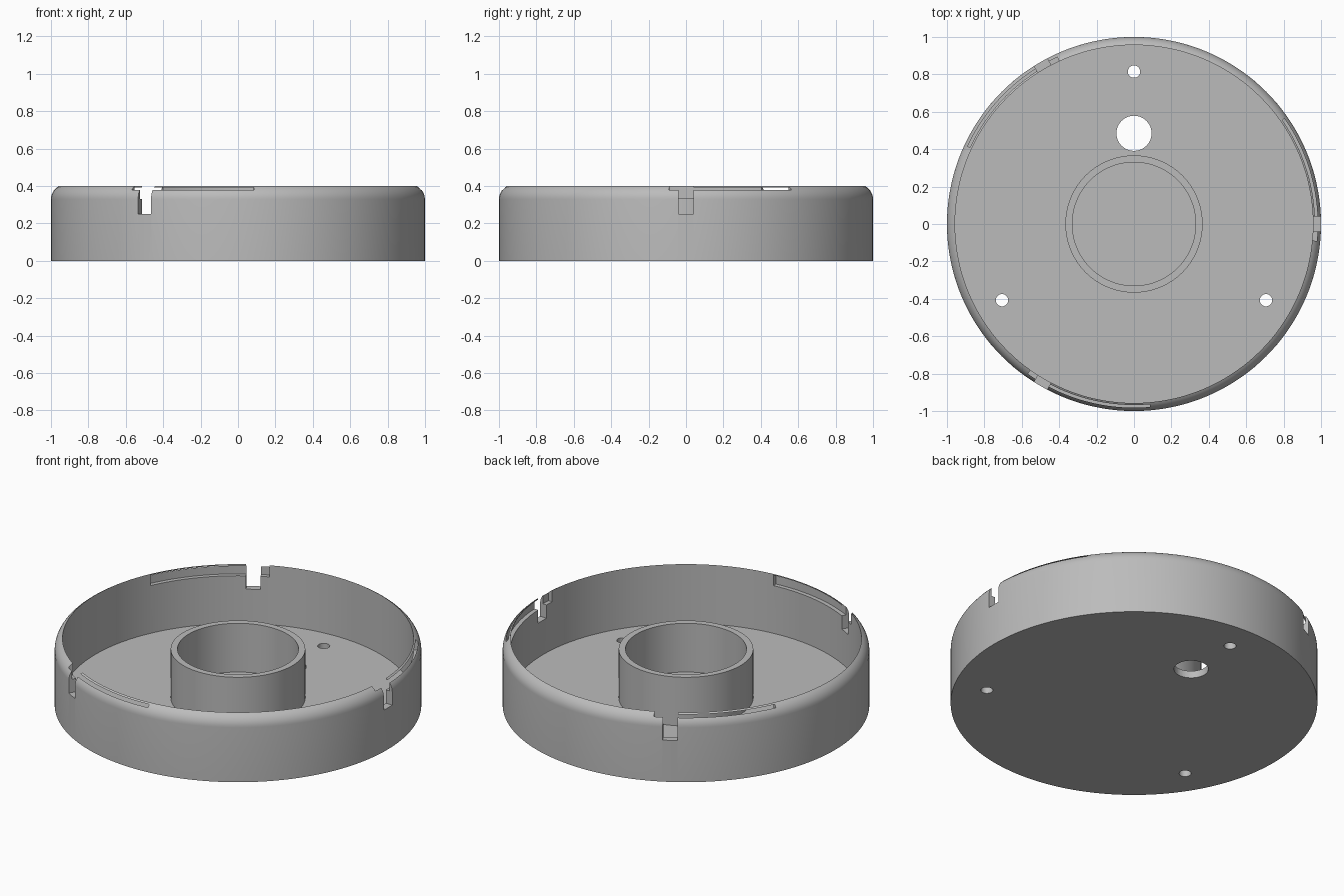
import bpy, bmesh, math
from math import sin, cos, radians
from mathutils import Matrix

cube = bpy.data.objects.get("Cube")
if cube:
    bpy.data.objects.remove(cube, do_unlink=True)

grey = bpy.data.materials.new("grey plastic")
grey.use_nodes = True
COLOUR = (0.5, 0.5, 0.5, 1)
grey.diffuse_color = COLOUR
grey.node_tree.nodes["Principled BSDF"].inputs["Base Color"].default_value = COLOUR


def add_object(name, bm):
    bmesh.ops.recalc_face_normals(bm, faces=bm.faces)
    mesh = bpy.data.meshes.new(name)
    bm.to_mesh(mesh)
    bm.free()
    obj = bpy.data.objects.new(name, mesh)
    bpy.context.collection.objects.link(obj)
    mesh.materials.append(grey)
    return obj


def revolve(name, profile, closed=False, steps=144):
    """Turn an (r, z) profile round the z axis."""
    bm = bmesh.new()
    verts = [bm.verts.new((r, 0, z)) for r, z in profile]
    pairs = list(zip(verts, verts[1:]))
    if closed:
        pairs.append((verts[-1], verts[0]))
    edges = [bm.edges.new(p) for p in pairs]
    bmesh.ops.spin(bm, geom=verts + edges, cent=(0, 0, 0), axis=(0, 0, 1),
                   angle=math.tau, steps=steps, use_duplicate=False)
    bmesh.ops.remove_doubles(bm, verts=bm.verts, dist=1e-4)
    return add_object(name, bm)


def extrude_outline(name, outline, z0, z1):
    """Make a prism from an (x, y) outline."""
    bm = bmesh.new()
    face = bm.faces.new([bm.verts.new((x, y, z0)) for x, y in outline])
    new = bmesh.ops.extrude_face_region(bm, geom=[face])["geom"]
    bmesh.ops.translate(bm, vec=(0, 0, z1 - z0),
                        verts=[v for v in new if isinstance(v, bmesh.types.BMVert)])
    return add_object(name, bm)


def sector(a0, a1, r0, r1, steps=18):
    angles = [radians(a0 + (a1 - a0) * i / steps) for i in range(steps + 1)]
    return ([(r1 * cos(a), r1 * sin(a)) for a in angles]
            + [(r0 * cos(a), r0 * sin(a)) for a in reversed(angles)])


def circle(x, y, r, n=40):
    return [(x + r * cos(math.tau * i / n), y + r * sin(math.tau * i / n)) for i in range(n)]


def cut(target, cutter, angle=0):
    cutter.data.transform(Matrix.Rotation(radians(angle), 4, "Z"))
    cutter.hide_render = True
    mod = target.modifiers.new("cut", "BOOLEAN")
    mod.operation = "DIFFERENCE"
    mod.solver = "EXACT"
    mod.object = cutter
    bpy.context.view_layer.objects.active = target
    bpy.ops.object.modifier_apply(modifier=mod.name)
    bpy.data.objects.remove(cutter, do_unlink=True)


# Round dish: flat floor, thin wall, rounded outer shoulder
INNER, FLOOR, TOP = 0.957, 0.043, 0.4
ROUND = 0.08
shoulder = [(1 - ROUND + ROUND * cos(radians(a)), 0.329 + ROUND * sin(radians(a)))
            for a in range(0, 60, 9)]
dish = revolve("dish", [(0, 0), (1, 0)] + shoulder
               + [(INNER, TOP), (INNER, FLOOR), (0, FLOOR)])

# Central collar
collar = revolve("collar", [(0.33, 0.03), (0.367, 0.03), (0.367, 0.336), (0.33, 0.336)],
                 closed=True, steps=96)

# Cable hole in the floor
cut(dish, extrude_outline("cable_hole", circle(0, 0.485, 0.094), -0.1, 0.2))

for turn in (0, 120, 240):
    # Screw hole
    cut(dish, extrude_outline("screw_hole", circle(0, 0.815, 0.033), -0.1, 0.2), turn)
    # Locking groove inside the wall, breaking out through the shoulder
    cut(dish, extrude_outline("groove", sector(2, 35, 0.9, 0.982), 0.33, 0.393), turn)
    # Open entry to the groove
    cut(dish, extrude_outline("entry", sector(-5.3, 2.2, 0.9, 0.982), 0.33, 0.5), turn)
    # Deep notch through the wall
    notch = [(0.9, -0.04), (1.1, -0.04), (1.1, 0.04), (0.9, 0.04)]
    cut(dish, extrude_outline("notch", notch, 0.25, 0.5), turn)

bpy.ops.object.select_all(action="DESELECT")
for obj in (dish, collar):
    obj.select_set(True)
bpy.context.view_layer.objects.active = dish
bpy.ops.object.shade_smooth_by_angle(angle=radians(30))
